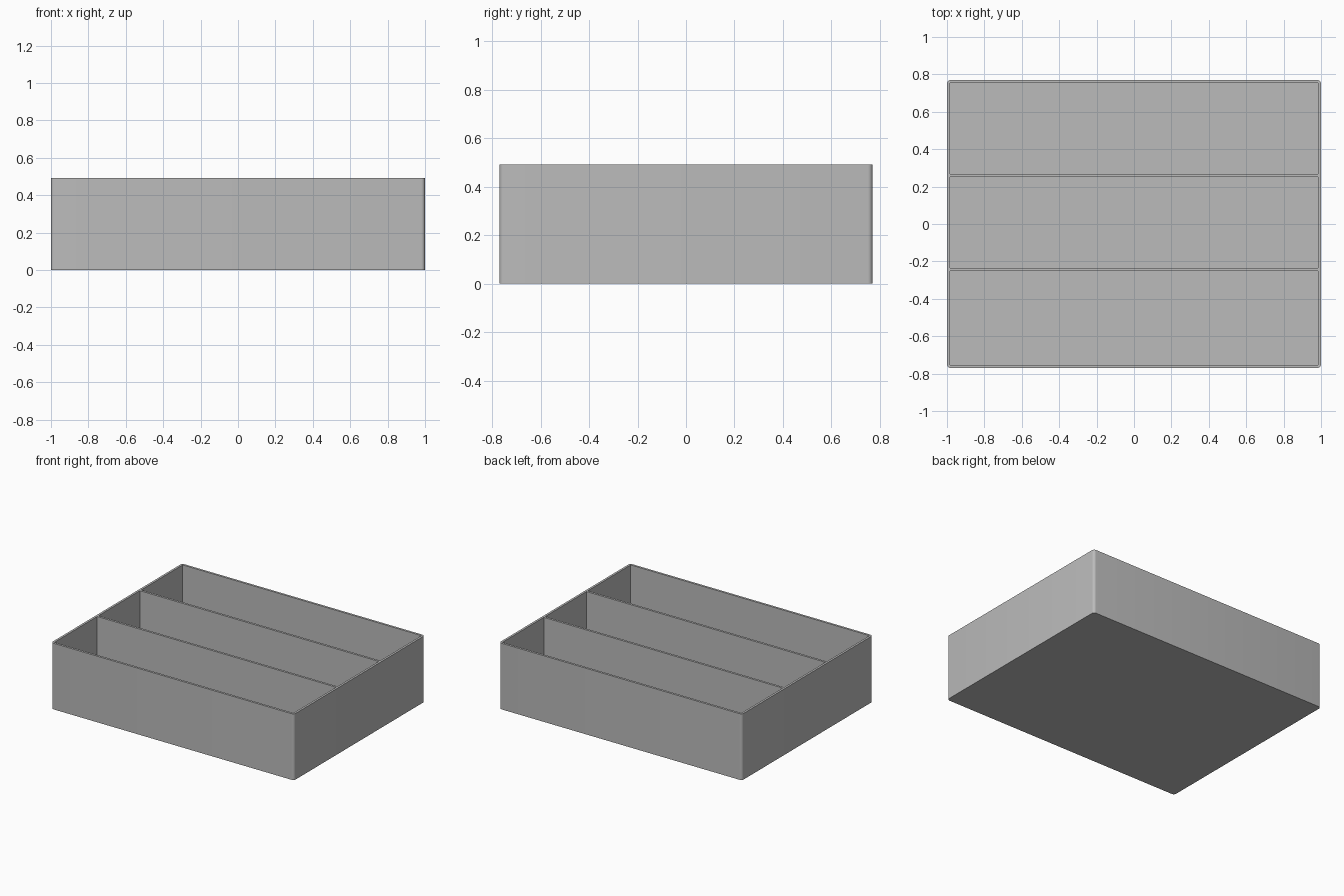
import bpy
import bmesh
from mathutils import Matrix, Vector

WIDTH, DEPTH, HEIGHT = 2.0, 1.54, 0.492
WALL = 0.0165
RADIUS = 0.02
CELLS = 3

cube = bpy.data.objects.get("Cube")
if cube:
    bpy.data.objects.remove(cube, do_unlink=True)

grey = bpy.data.materials.new("plain grey")
grey.use_nodes = True
colour = (0.5, 0.5, 0.5, 1)
grey.diffuse_color = colour
grey.node_tree.nodes["Principled BSDF"].inputs["Base Color"].default_value = colour


def add_box(bm, low, high):
    low, high = Vector(low), Vector(high)
    place = Matrix.Translation((low + high) / 2) @ Matrix.Diagonal((*(high - low), 1))
    bmesh.ops.create_cube(bm, size=1, matrix=place)


def make_object(name, bm):
    mesh = bpy.data.meshes.new(name)
    bm.to_mesh(mesh)
    bm.free()
    mesh.materials.append(grey)
    obj = bpy.data.objects.new(name, mesh)
    bpy.context.collection.objects.link(obj)
    return obj


# Outer body with rounded upright corners
bm = bmesh.new()
add_box(bm, (-WIDTH / 2, -DEPTH / 2, 0), (WIDTH / 2, DEPTH / 2, HEIGHT))
upright = [e for e in bm.edges if abs(e.verts[0].co.z - e.verts[1].co.z) > 0.1]
bmesh.ops.bevel(bm, geom=upright, offset=RADIUS, segments=6, profile=0.5,
                affect='EDGES')
tray = make_object("divided_tray", bm)

# Pockets: the dividers sit at the start of the second and third cells
bm = bmesh.new()
inner_x, inner_y = WIDTH / 2 - WALL, DEPTH / 2 - WALL
pitch = 2 * inner_y / CELLS
for i in range(CELLS):
    start = -inner_y + i * pitch
    divider = WALL if i else 0
    add_box(bm, (-inner_x, start + divider, WALL),
            (inner_x, start + pitch, HEIGHT + 0.1))
cutter = make_object("pocket_cutter", bm)
cutter.hide_render = True

# Cut the pockets, then drop the helper
cut = tray.modifiers.new("pockets", 'BOOLEAN')
cut.operation = 'DIFFERENCE'
cut.solver = 'EXACT'
cut.object = cutter
bpy.ops.object.select_all(action='DESELECT')
tray.select_set(True)
bpy.context.view_layer.objects.active = tray
bpy.ops.object.modifier_apply(modifier=cut.name)
bpy.data.objects.remove(cutter, do_unlink=True)

bpy.ops.object.shade_smooth_by_angle(angle=0.6)
